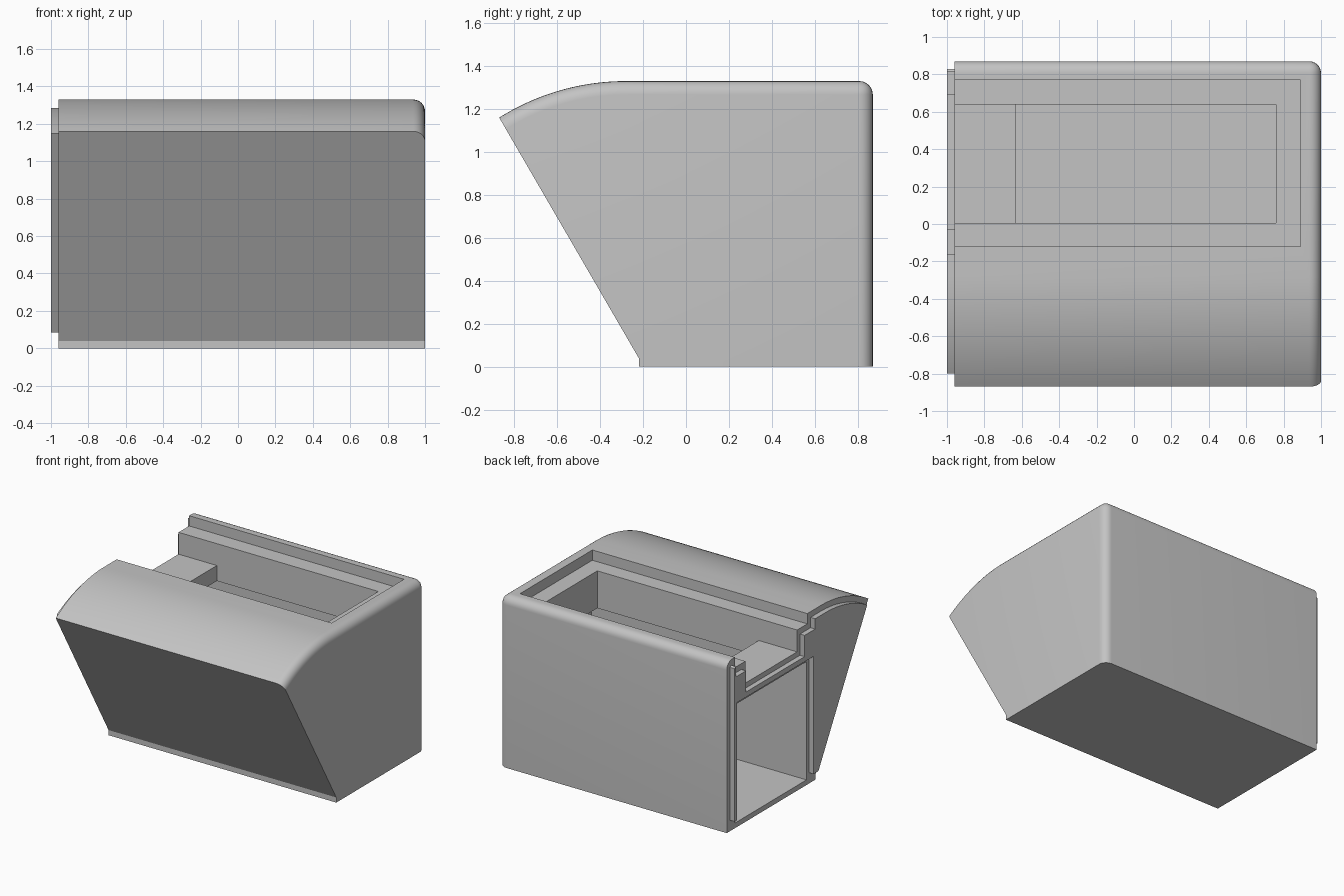
import bpy, bmesh, math

cube = bpy.data.objects.get("Cube")
if cube:
    bpy.data.objects.remove(cube, do_unlink=True)

grey = bpy.data.materials.new("light_grey")
grey.use_nodes = True
GREY = (0.55, 0.55, 0.55, 1)
grey.diffuse_color = GREY
grey.node_tree.nodes["Principled BSDF"].inputs["Base Color"].default_value = GREY


def finish(bm, name):
    bmesh.ops.recalc_face_normals(bm, faces=bm.faces)
    mesh = bpy.data.meshes.new(name)
    bm.to_mesh(mesh)
    bm.free()
    mesh.materials.append(grey)
    ob = bpy.data.objects.new(name, mesh)
    bpy.context.collection.objects.link(ob)
    return ob


def extrude_profile(points, x0, x1):
    """Prism along x from a (y, z) outline."""
    bm = bmesh.new()
    face = bm.faces.new([bm.verts.new((x0, y, z)) for y, z in points])
    ext = bmesh.ops.extrude_face_region(bm, geom=[face])["geom"]
    verts = [v for v in ext if isinstance(v, bmesh.types.BMVert)]
    bmesh.ops.translate(bm, verts=verts, vec=(x1 - x0, 0, 0))
    return bm


def brow(radius, end_y, steps=20):
    """Curved front of the top, from the lower lip up to the flat top."""
    end = math.asin((-0.28 - end_y) / radius)
    return [(-0.28 - radius * math.sin(end * (1 - i / steps)),
             0.221 + radius * math.cos(end * (1 - i / steps)))
            for i in range(steps + 1)]


def cut_box(target, x, y, z):
    bm = bmesh.new()
    bmesh.ops.create_cube(bm, size=1)
    for v in bm.verts:
        v.co = [r[0] if c < 0 else r[1] for c, r in zip(v.co, (x, y, z))]
    cutter = finish(bm, "cutter")
    cutter.hide_render = True
    mod = target.modifiers.new("cut", 'BOOLEAN')
    mod.operation, mod.solver, mod.object = 'DIFFERENCE', 'EXACT', cutter
    bpy.context.view_layer.objects.active = target
    bpy.ops.object.modifier_apply(modifier=mod.name)
    bpy.data.objects.remove(cutter, do_unlink=True)


# Housing: slanted front, curved brow, rounded back and closed end
outline = [(0.87, 0), (-0.22, 0), (-0.22, 0.04)] + brow(1.109, -0.87) + [(0.87, 1.33)]
bm = extrude_profile(outline, -0.96, 1)


def is_rounded(edge):
    a, b = (v.co for v in edge.verts)
    at_end = min(a.x, b.x) > 0.99
    at_back = min(a.y, b.y) > 0.86
    at_top = min(a.z, b.z) > 1.15
    return (at_end and at_back) or (at_end and at_top) or (at_back and at_top)


bmesh.ops.bevel(bm, geom=[e for e in bm.edges if is_rounded(e)], offset=0.063,
                segments=6, profile=0.5, affect='EDGES', clamp_overlap=False)
housing = finish(bm, "housing")

# Lid recess, hopper opening, low shelf and inner chamber
cut_box(housing, (-1.1, 0.89), (-0.12, 0.77), (1.25, 1.5))
cut_box(housing, (-0.63, 0.76), (0.005, 0.64), (0.9, 1.4))
cut_box(housing, (-1.1, -0.6), (0.005, 0.64), (1.08, 1.4))
cut_box(housing, (-1.1, 0.89), (-0.11, 0.77), (0.04, 0.96))

# Joining tongue around the open end
tongue_outline = [(-0.14, 0.085), (-0.20, 0.085)] + brow(1.064, -0.80) + [
    (-0.16, 1.285), (-0.16, 1.205), (-0.03, 1.205), (-0.03, 1.04),
    (0.69, 1.04), (0.69, 1.205), (0.815, 1.205), (0.815, 1.285),
    (0.83, 1.275), (0.83, 0.085), (0.80, 0.085), (0.80, 1.0), (-0.14, 1.0)]
tongue = finish(extrude_profile(tongue_outline, -1, -0.95), "joining_tongue")

for ob in (housing, tongue):
    bpy.ops.object.select_all(action='DESELECT')
    ob.select_set(True)
    bpy.context.view_layer.objects.active = ob
    bpy.ops.object.shade_smooth_by_angle(angle=math.radians(30))
